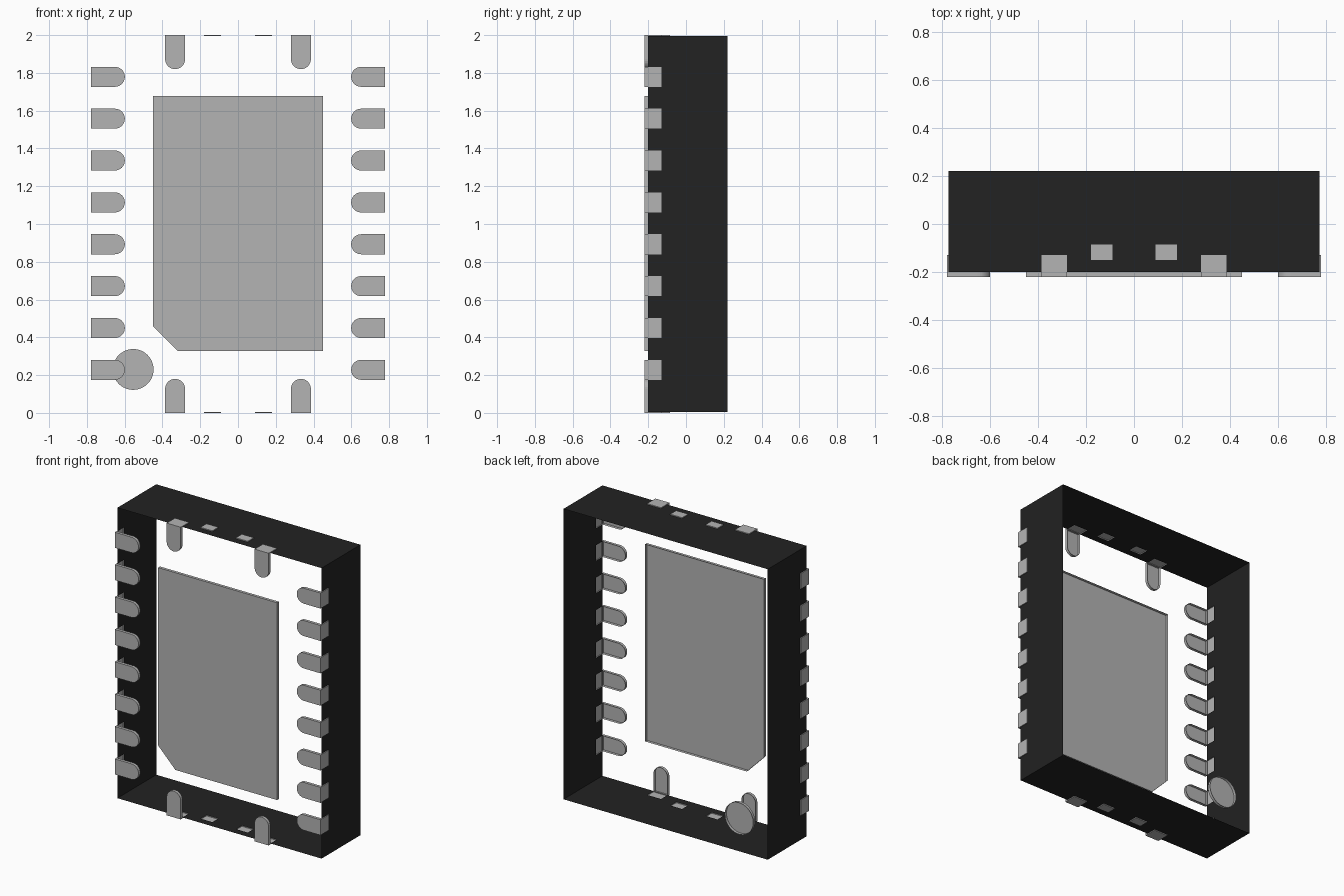
import bpy, bmesh, math

cube = bpy.data.objects.get("Cube")
if cube:
    bpy.data.objects.remove(cube, do_unlink=True)


def material(name, value):
    m = bpy.data.materials.new(name)
    m.use_nodes = True
    colour = (value, value, value, 1)
    m.diffuse_color = colour
    m.node_tree.nodes["Principled BSDF"].inputs["Base Color"].default_value = colour
    return m


BLACK = material("black body", 0.016)
GREY = material("grey metal", 0.456)

FRONT, BODY_FRONT, BODY_BACK = -0.22, -0.2, 0.22
PAD_TAB = (BODY_FRONT, -0.13)      # depth range of a pad's side face
SMALL_TAB = (-0.15, -0.085)
PAD_HALF, SMALL_HALF = 0.053, 0.045
LIP = 0.006                        # how far the metal stands proud of the body


def finish(name, bm, mat):
    bmesh.ops.remove_doubles(bm, verts=bm.verts, dist=0.0005)
    bmesh.ops.recalc_face_normals(bm, faces=bm.faces)
    mesh = bpy.data.meshes.new(name)
    bm.to_mesh(mesh)
    bm.free()
    mesh.materials.append(mat)
    ob = bpy.data.objects.new(name, mesh)
    bpy.context.collection.objects.link(ob)
    return ob


def add_face(bm, points):
    bm.faces.new([bm.verts.new(p) for p in points])


def add_shell(bm, cap, rim):
    """Capped face with side walls, open at the rim end."""
    add_face(bm, cap)
    n = len(cap)
    for i in range(n):
        j = (i + 1) % n
        add_face(bm, [cap[i], cap[j], rim[j], rim[i]])


def place(side, u, d, y):
    """u runs along a side of the body, d is the distance out from the centre."""
    axis, sign = side
    return (sign * d, y, 1 + u) if axis == "x" else (u, y, 1 + sign * d)


def rectangle(u, half, y0, y1):
    return [(u - half, y0), (u + half, y0), (u + half, y1), (u - half, y1)]


def add_tab(bm, side, u, half, outer, ys):
    corners = rectangle(u, half, *ys)
    add_shell(bm, [place(side, a, outer, y) for a, y in corners],
              [place(side, a, outer - LIP, y) for a, y in corners])


def pad(name, side, u, outer, length):
    bm = bmesh.new()
    # Straight at the outer end, half round at the inner end
    outline = [(u + PAD_HALF, outer), (u - PAD_HALF, outer)]
    for i in range(17):
        a = math.pi * i / 16
        outline.append((u - PAD_HALF * math.cos(a),
                        outer - length + PAD_HALF * (1 - math.sin(a))))
    add_shell(bm, [place(side, a, d, FRONT) for a, d in outline],
              [place(side, a, d, BODY_FRONT) for a, d in outline])
    add_tab(bm, side, u, PAD_HALF, outer, PAD_TAB)
    finish(name, bm, GREY)


# Pads and small tabs around the four sides
side_us = [-0.772 + 0.2216 * i for i in range(8)]
end_us = [-0.333, 0.333]
small_us = [-0.134, 0.134]
sides = {"left": ("x", 1), "right": ("x", -1), "top": ("z", 1), "bottom": ("z", -1)}
walls = bmesh.new()
for label, side in sides.items():
    upright = side[0] == "x"
    outer = 0.779 if upright else 1.0
    half_span = (1.0 if upright else 0.779) - LIP
    us = side_us if upright else end_us
    holes = [(u, PAD_HALF, PAD_TAB) for u in us]
    for i, u in enumerate(us):
        pad(f"{label}_pad_{i + 1}", side, u, outer, 0.18)
    if not upright:
        for i, u in enumerate(small_us):
            bm = bmesh.new()
            add_tab(bm, side, u, SMALL_HALF, outer, SMALL_TAB)
            finish(f"{label}_small_tab_{i + 1}", bm, GREY)
            holes.append((u, SMALL_HALF, SMALL_TAB))

    # Body wall, left open where the metal passes through it
    cuts = sorted([-half_span, half_span] + [u + s * h for u, h, _ in holes for s in (-1, 1)])
    depths = sorted([BODY_FRONT, BODY_BACK, PAD_TAB[1], *SMALL_TAB])
    for u0, u1 in zip(cuts, cuts[1:]):
        for y0, y1 in zip(depths, depths[1:]):
            um, ym = (u0 + u1) / 2, (y0 + y1) / 2
            if any(abs(um - u) < h and ys[0] < ym < ys[1] for u, h, ys in holes):
                continue
            corners = [(u0, y0), (u1, y0), (u1, y1), (u0, y1)]
            add_face(walls, [place(side, u, outer - LIP, y) for u, y in corners])
finish("body_walls", walls, BLACK)

# Large central pad with one clipped corner
bm = bmesh.new()
outline = [(-0.32, 0.328), (0.45, 0.328), (0.45, 1.678), (-0.45, 1.678), (-0.45, 0.46)]
add_shell(bm, [(x, FRONT, z) for x, z in outline],
          [(x, BODY_FRONT, z) for x, z in outline])
finish("central_pad", bm, GREY)

# Round marker on the back
bm = bmesh.new()
ring = [(-0.555 + 0.108 * math.cos(math.tau * i / 48),
         0.23 + 0.108 * math.sin(math.tau * i / 48)) for i in range(48)]
add_shell(bm, [(x, BODY_BACK - 0.02, z) for x, z in ring],
          [(x, BODY_BACK, z) for x, z in ring])
finish("round_marker", bm, GREY)
